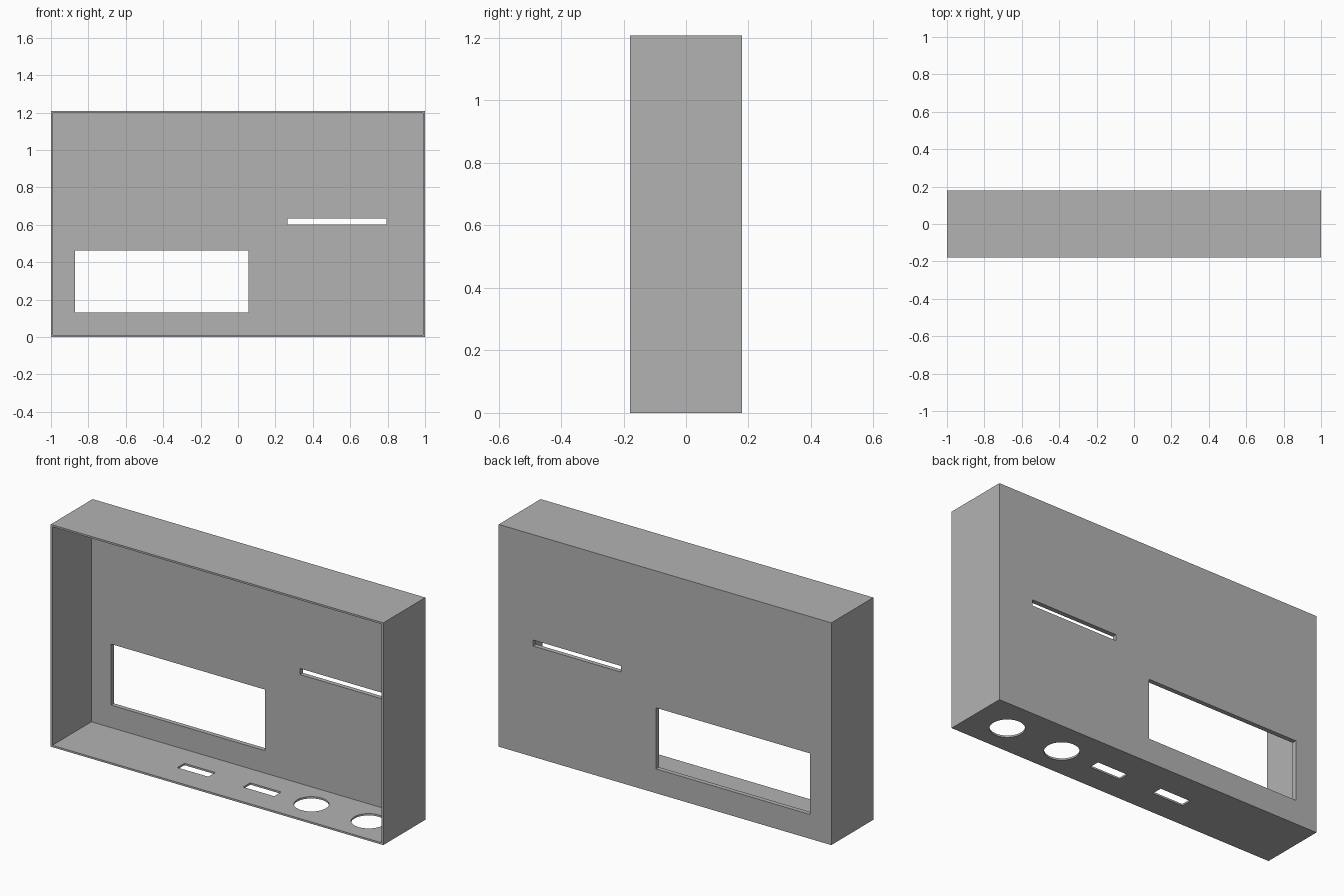
import bpy

cube = bpy.data.objects.get("Cube")
if cube:
    bpy.data.objects.remove(cube, do_unlink=True)

WIDTH, DEPTH, HEIGHT = 2.0, 0.36, 1.208
WALL, BACK = 0.01, 0.025
FRONT_Y, BACK_Y = -DEPTH / 2, DEPTH / 2
PORT_Y = -0.009

grey = bpy.data.materials.new("case grey")
grey.use_nodes = True
colour = (0.45, 0.45, 0.45, 1)
grey.diffuse_color = colour
grey.node_tree.nodes["Principled BSDF"].inputs["Base Color"].default_value = colour


def box(name, low, high):
    """Box between two opposite corners."""
    centre = [(a + b) / 2 for a, b in zip(low, high)]
    bpy.ops.mesh.primitive_cube_add(size=1, location=centre)
    ob = bpy.context.object
    ob.name = name
    ob.scale = [b - a for a, b in zip(low, high)]
    bpy.ops.object.transform_apply(location=True, rotation=False, scale=True)
    return ob


def cut(target, cutter):
    """Subtract the cutter from the target and discard it."""
    cutter.hide_render = True
    mod = target.modifiers.new("cut", "BOOLEAN")
    mod.operation = "DIFFERENCE"
    mod.solver = "EXACT"
    mod.object = cutter
    bpy.context.view_layer.objects.active = target
    bpy.ops.object.modifier_apply(modifier=mod.name)
    bpy.data.objects.remove(cutter, do_unlink=True)


# Shell, open at the front
case = box("case", (-WIDTH / 2, FRONT_Y, 0), (WIDTH / 2, BACK_Y, HEIGHT))
cut(case, box("cavity", (-WIDTH / 2 + WALL, FRONT_Y - 0.1, WALL),
              (WIDTH / 2 - WALL, BACK_Y - BACK, HEIGHT - WALL)))

# Display window and narrow slot through the back panel
for name, x0, x1, z0, z1 in (("window", -0.871, 0.055, 0.132, 0.464),
                             ("slot", 0.264, 0.793, 0.602, 0.635)):
    cut(case, box(name, (x0, BACK_Y - 0.1, z0), (x1, BACK_Y + 0.1, z1)))

# Rectangular ports through the floor
for x in (-0.244, 0.152):
    cut(case, box("port", (x - 0.093, PORT_Y - 0.03, -0.05),
                  (x + 0.093, PORT_Y + 0.03, 0.05)))

# Round ports through the floor
for x in (0.448, 0.792):
    bpy.ops.mesh.primitive_cylinder_add(vertices=64, radius=0.0865, depth=0.1,
                                        location=(x, PORT_Y, 0))
    cut(case, bpy.context.object)

case.data.materials.clear()
case.data.materials.append(grey)
for poly in case.data.polygons:
    poly.material_index = 0
    poly.use_smooth = False
